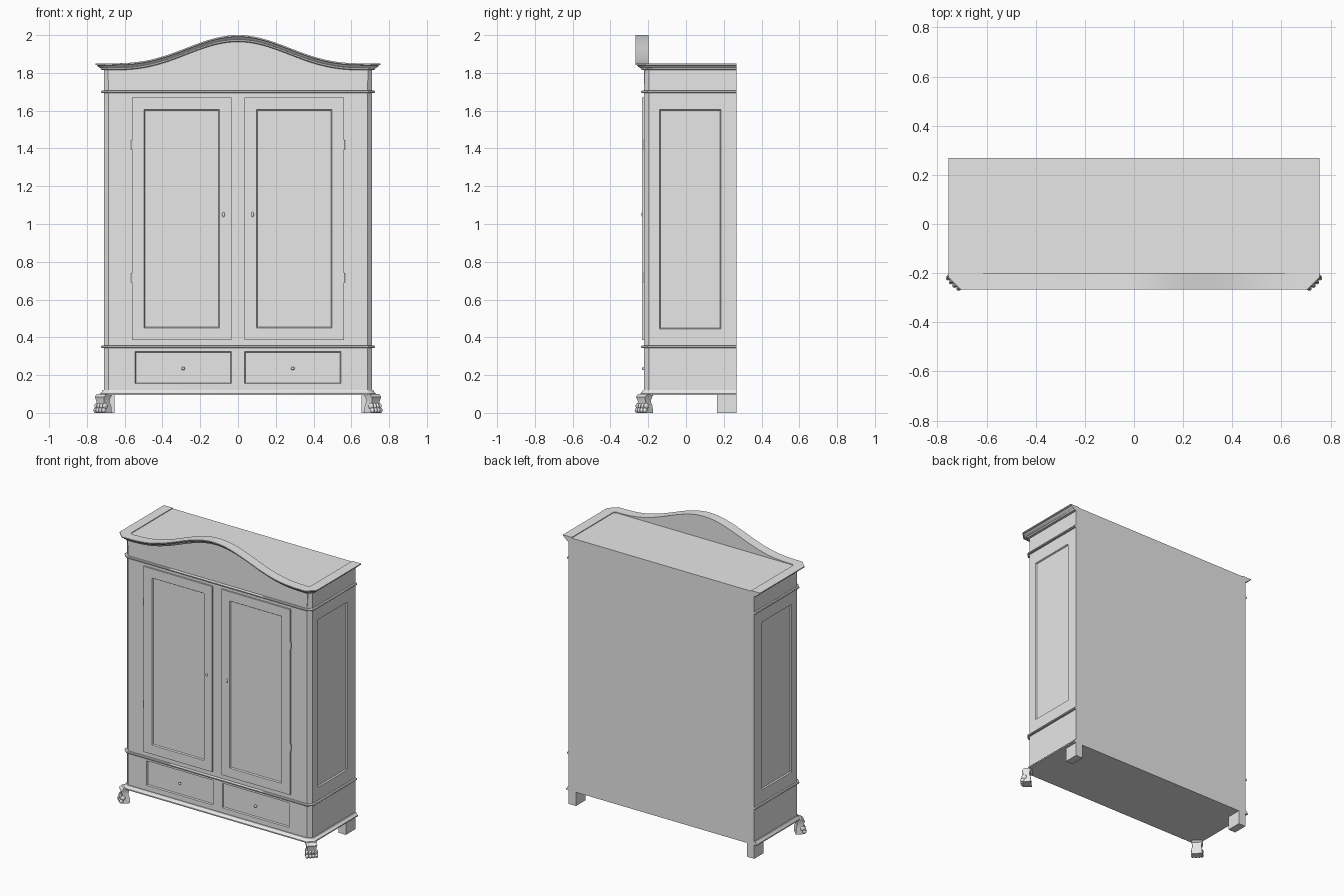
import bpy, bmesh, math
from mathutils import Matrix, Vector

cube = bpy.data.objects.get("Cube")
if cube:
    bpy.data.objects.remove(cube, do_unlink=True)

grey = bpy.data.materials.new("plain_grey")
grey.use_nodes = True
grey.diffuse_color = (0.8, 0.8, 0.8, 1)
grey.node_tree.nodes["Principled BSDF"].inputs["Base Color"].default_value = (0.8, 0.8, 0.8, 1)

SIDE, FRONT, BACK, CHAMFER = 0.71, -0.222, 0.268, 0.025
MITRE = math.tan(math.pi / 8)
BASE, TOP = 0.095, 1.845


def finish(bm, name, smooth=False):
    bmesh.ops.recalc_face_normals(bm, faces=bm.faces[:])
    mesh = bpy.data.meshes.new(name)
    bm.to_mesh(mesh)
    bm.free()
    mesh.materials.append(grey)
    if smooth:
        for p in mesh.polygons:
            p.use_smooth = True
        mesh.set_sharp_from_angle(angle=math.radians(35))
    obj = bpy.data.objects.new(name, mesh)
    bpy.context.scene.collection.objects.link(obj)
    return obj


def add_box(bm, lo, hi):
    lo, hi = Vector(lo), Vector(hi)
    m = Matrix.Translation((lo + hi) / 2) @ Matrix.Diagonal((*(hi - lo), 1))
    bmesh.ops.create_cube(bm, size=1, matrix=m)


def add_ball(bm, centre, size, turn=Matrix()):
    m = Matrix.Translation(centre) @ turn @ Matrix.Diagonal((*size, 1))
    bmesh.ops.create_uvsphere(bm, u_segments=12, v_segments=8, radius=1, matrix=m)


def bridge(bm, rings):
    """Skin a list of equal closed rings and cap both ends."""
    rows = [[bm.verts.new(p) for p in ring] for ring in rings]
    n = len(rows[0])
    for a, b in zip(rows, rows[1:]):
        for i in range(n):
            j = (i + 1) % n
            bm.faces.new((a[i], a[j], b[j], b[i]))
    bm.faces.new(rows[0])
    bm.faces.new(rows[-1])


def crest(x):
    """Rise of the arched pediment above the flat cornice."""
    t = min(abs(x) / 0.7, 1)
    return 0.15 * (0.5 + 0.5 * math.cos(math.pi * t)) ** 1.5


def outline(o, steps=1):
    """Case outline pushed outward by o, from back right around the front."""
    corner = SIDE - CHAMFER + MITRE * o
    half = [(SIDE + o, BACK), (SIDE + o, FRONT + CHAMFER - MITRE * o)]
    front = [(corner * (1 - 2 * i / steps), FRONT - o) for i in range(steps + 1)]
    return half + front + [(-x, y) for x, y in reversed(half)]


def moulding(name, profile, z, steps=1, arched=False):
    """Run a closed (offset, height) profile round the sides and front."""
    paths = [outline(o, steps) for o, _ in profile]
    rings = []
    for i in range(len(paths[0])):
        rings.append([(path[i][0], path[i][1],
                       z + h + (crest(path[i][0]) if arched else 0))
                      for path, (_, h) in zip(paths, profile)])
    bm = bmesh.new()
    bridge(bm, rings)
    finish(bm, name, True)


# Case with sunk side panels and drawer fronts
bm = bmesh.new()
bridge(bm, [[(x, y, z) for x, y in outline(0)] for z in (BASE, TOP)])
bmesh.ops.recalc_face_normals(bm, faces=bm.faces[:])
cuts = [(0, v) for v in (-0.545, -0.035, 0.035, 0.545)]
cuts += [(1, v) for v in (-0.14, 0.185)]
cuts += [(2, v) for v in (0.155, 0.325, 0.445, 1.605)]
for axis, value in cuts:
    normal = Vector((0, 0, 0))
    normal[axis] = 1
    bmesh.ops.bisect_plane(bm, geom=bm.verts[:] + bm.edges[:] + bm.faces[:],
                           plane_co=normal * value, plane_no=normal)


def sunk(f):
    c = f.calc_center_median()
    drawer = f.normal.y < -0.9 and 0.155 < c.z < 0.325 and 0.035 < abs(c.x) < 0.545
    panel = abs(f.normal.x) > 0.9 and 0.445 < c.z < 1.605 and -0.14 < c.y < 0.185
    return drawer or panel


for f in [f for f in bm.faces if sunk(f)]:
    bmesh.ops.inset_region(bm, faces=[f], thickness=0.006, depth=-0.009)
finish(bm, "case")

# Arched fascia behind the cornice
bm = bmesh.new()
xs = [-0.69 + 1.38 * i / 48 for i in range(49)]
shape = [(x, 1.825 + crest(x)) for x in xs] + [(0.685, 1.72), (-0.685, 1.72)]
bridge(bm, [[(x, y, z) for x, z in shape] for y in (FRONT - 0.0008, FRONT + 0.023)])
finish(bm, "arched_fascia")

# Cornice, waist bands and plinth
moulding("cornice", [(-0.023, -0.03), (-0.023, 0), (0.045, 0), (0.045, -0.007),
                     (0.036, -0.010), (0.031, -0.018), (0.018, -0.025),
                     (0.014, -0.033), (0, -0.036)], 1.85, 48, True)
band = [(-0.005, -0.007), (0.01, -0.007), (0.015, -0.003),
        (0.015, 0.003), (0.01, 0.007), (-0.005, 0.007)]
moulding("upper_band", band, 1.70)
moulding("lower_band", band, 0.35)
moulding("plinth", [(-0.01, 0), (0.02, 0), (0.02, 0.008), (0.012, 0.014),
                    (0.006, 0.026), (-0.01, 0.026)], BASE)

for side, s in (("left", 1), ("right", -1)):
    # Door with a framed, sunk panel
    bm = bmesh.new()
    x0, x1 = sorted((0.035 * s, 0.56 * s))
    add_box(bm, (x0, FRONT - 0.01, 0.387), (x1, FRONT + 0.005, 1.67))
    face = min(bm.faces, key=lambda f: f.calc_center_median().y)
    bmesh.ops.inset_region(bm, faces=[face], thickness=0.09)
    bmesh.ops.inset_region(bm, faces=[face], thickness=0.007, depth=-0.008)
    finish(bm, side + "_door")

    # Hinges
    bm = bmesh.new()
    for z in (0.715, 1.42):
        bmesh.ops.create_cone(bm, cap_ends=True, segments=12, radius1=0.006,
                              radius2=0.006, depth=0.05,
                              matrix=Matrix.Translation((0.56 * s, FRONT - 0.006, z)))
    finish(bm, side + "_hinges", True)

    # Keyhole plate and drawer knob
    bm = bmesh.new()
    add_ball(bm, (0.077 * s, FRONT - 0.01, 1.05), (0.007, 0.005, 0.013))
    finish(bm, side + "_keyhole_plate", True)
    bm = bmesh.new()
    add_ball(bm, (0.29 * s, FRONT - 0.001, 0.235), (0.009, 0.009, 0.009))
    finish(bm, side + "_drawer_knob", True)

    # Back foot
    bm = bmesh.new()
    x0, x1 = sorted((0.655 * s, SIDE * s))
    add_box(bm, (x0, 0.165, 0), (x1, BACK, BASE + 0.002))
    finish(bm, side + "_back_foot")

    # Front paw foot, turned out to the corner
    bm = bmesh.new()
    sections = [(-0.012, 0.1, 0.036, 0.026), (0.006, 0.085, 0.034, 0.026),
                (0.004, 0.06, 0.028, 0.02), (0, 0.035, 0.034, 0.024),
                (0, 0, 0.036, 0.026)]
    corners = ((1, 1), (1, -1), (-1, -1), (-1, 1))
    bridge(bm, [[(f + a * d, b * w, z) for a, b in corners]
                for f, z, w, d in sections])
    for lane in (-1.5, -0.5, 0.5, 1.5):
        reach = 0.027 - 0.003 * abs(lane)
        add_ball(bm, (reach - 0.004, lane * 0.02, 0.036), (0.018, 0.0105, 0.016))
        add_ball(bm, (reach + 0.006, lane * 0.02, 0.014), (0.014, 0.0105, 0.014))
    turn = Matrix.Rotation(-math.pi / 4 if s > 0 else -3 * math.pi / 4, 4, "Z")
    bmesh.ops.transform(bm, verts=bm.verts[:],
                        matrix=Matrix.Translation((0.712 * s, -0.218, 0)) @ turn)
    finish(bm, side + "_front_paw_foot", True)
